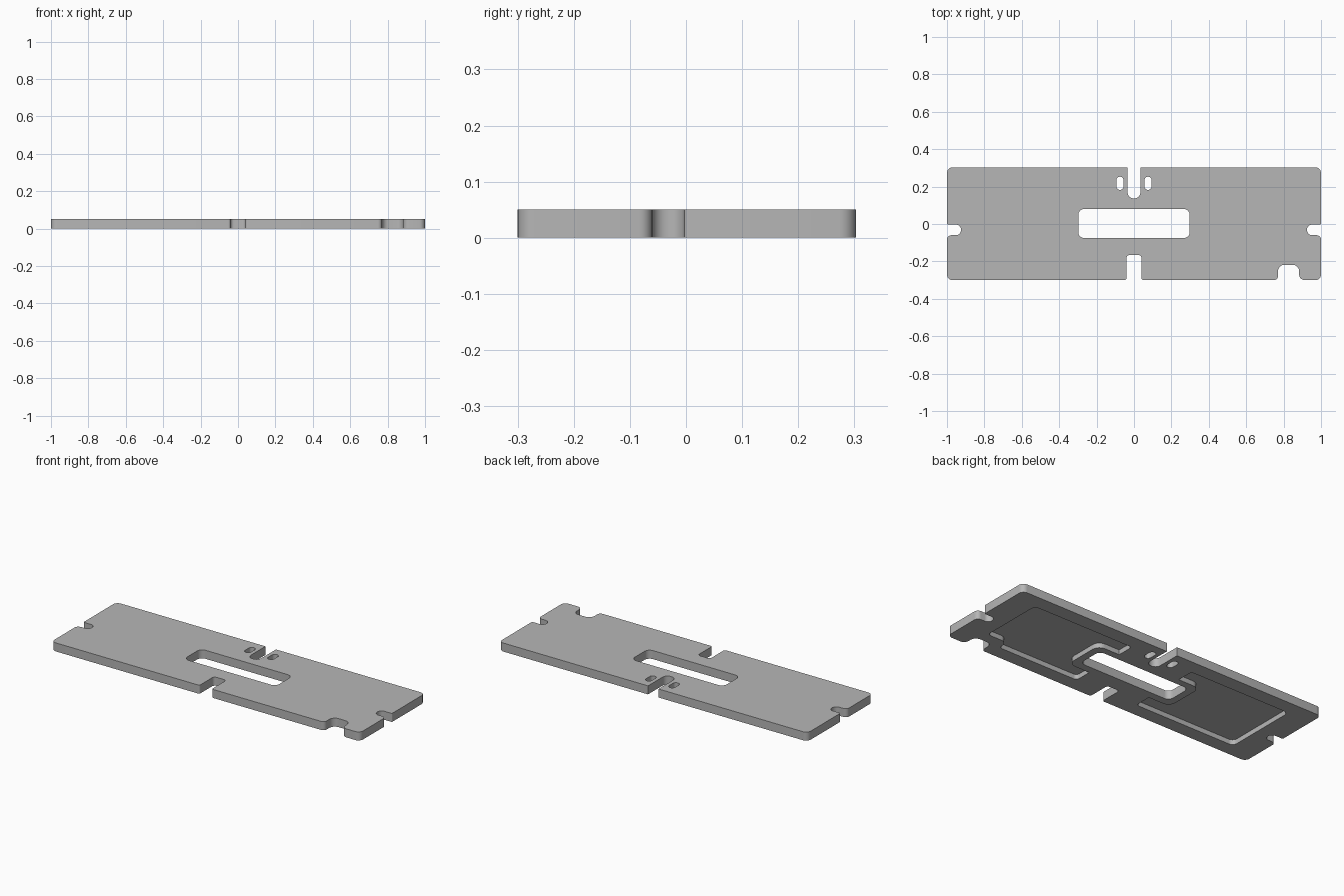
import bpy, bmesh, math
from mathutils import Vector

cube = bpy.data.objects.get("Cube")
if cube:
    bpy.data.objects.remove(cube, do_unlink=True)

THICK = 0.05
POCKET_DEPTH = 0.028

grey = bpy.data.materials.new("plain_grey")
grey.use_nodes = True
grey.diffuse_color = (0.47, 0.47, 0.47, 1)
grey.node_tree.nodes["Principled BSDF"].inputs["Base Color"].default_value = grey.diffuse_color


def rounded(points, steps=7):
    """Replace each (x, y, radius) corner with an arc."""
    path = []
    for i, (x, y, r) in enumerate(points):
        p = Vector((x, y))
        if r == 0:
            path.append(p)
            continue
        a = (Vector(points[i - 1][:2]) - p).normalized()
        b = (Vector(points[(i + 1) % len(points)][:2]) - p).normalized()
        half = a.angle(b) / 2
        centre = p + (a + b).normalized() * r / math.sin(half)
        start = p + a * r / math.tan(half) - centre
        end = p + b * r / math.tan(half) - centre
        sweep = start.angle_signed(end)
        for k in range(steps + 1):
            t = -sweep * k / steps
            c, s = math.cos(t), math.sin(t)
            path.append(centre + Vector((start.x * c - start.y * s, start.x * s + start.y * c)))
    return path


def prism(name, points, z0, z1):
    """Extrude a rounded outline from z0 to z1."""
    bm = bmesh.new()
    face = bm.faces.new([bm.verts.new((p.x, p.y, z0)) for p in rounded(points)])
    top = bmesh.ops.extrude_face_region(bm, geom=[face])["geom"]
    bmesh.ops.translate(bm, vec=(0, 0, z1 - z0),
                        verts=[g for g in top if isinstance(g, bmesh.types.BMVert)])
    bmesh.ops.recalc_face_normals(bm, faces=bm.faces)
    mesh = bpy.data.meshes.new(name)
    bm.to_mesh(mesh)
    bm.free()
    mesh.materials.append(grey)
    obj = bpy.data.objects.new(name, mesh)
    bpy.context.collection.objects.link(obj)
    return obj


def box(x0, x1, y0, y1, r):
    return [(x0, y0, r), (x1, y0, r), (x1, y1, r), (x0, y1, r)]


def mirrored(points):
    return [(-x, y, r) for x, y, r in reversed(points)]


# Outline: front slot, side notch and back slot shared by both halves
front_slot = [(0.04, -0.165, 0.018), (0.04, -0.3, 0.012)]
corner_notch = [(0.77, -0.3, 0.022), (0.77, -0.218, 0.035),
                (0.883, -0.218, 0.035), (0.883, -0.3, 0.03)]
side = [(1, -0.3, 0.03), (1, -0.06, 0.024), (0.925, -0.06, 0.027),
        (0.925, -0.003, 0.027), (1, -0.003, 0.006), (1, 0.303, 0.03),
        (0.034, 0.303, 0), (0.034, 0.137, 0.032)]
plate = prism("plate", front_slot + corner_notch + side + mirrored(front_slot + side), 0, THICK)

# Underside pockets, leaving a rim around the window and the corner notch
inner = [(0.2, 0.22, 0.02), (0.2, 0.12, 0), (0.34, 0.12, 0.045),
         (0.34, -0.12, 0.045), (0.2, -0.12, 0), (0.2, -0.22, 0.02)]
plain_end = [(0.85, -0.22, 0.03), (0.85, 0.22, 0.03)]
notched_end = [(0.72, -0.22, 0.02), (0.72, -0.155, 0.04), (0.85, -0.155, 0.02), (0.85, 0.22, 0.03)]
cutters = [prism("left_pocket", inner + notched_end, -0.1, POCKET_DEPTH),
           prism("right_pocket", mirrored(inner + plain_end), -0.1, POCKET_DEPTH)]

# Window and the two small holes beside the back slot
cutters.append(prism("window", box(-0.298, 0.298, -0.075, 0.08, 0.032), -0.1, 0.1))
for x in (-0.075, 0.075):
    cutters.append(prism("small_hole", box(x - 0.019, x + 0.019, 0.182, 0.253, 0.0185), -0.1, 0.1))

bpy.ops.object.select_all(action="DESELECT")
bpy.context.view_layer.objects.active = plate
plate.select_set(True)
for cutter in cutters:
    cutter.hide_render = True
    mod = plate.modifiers.new(cutter.name, "BOOLEAN")
    mod.operation = "DIFFERENCE"
    mod.solver = "EXACT"
    mod.object = cutter
    bpy.ops.object.modifier_apply(modifier=mod.name)
for cutter in cutters:
    bpy.data.objects.remove(cutter, do_unlink=True)

bpy.ops.object.shade_smooth_by_angle(angle=math.radians(30))
